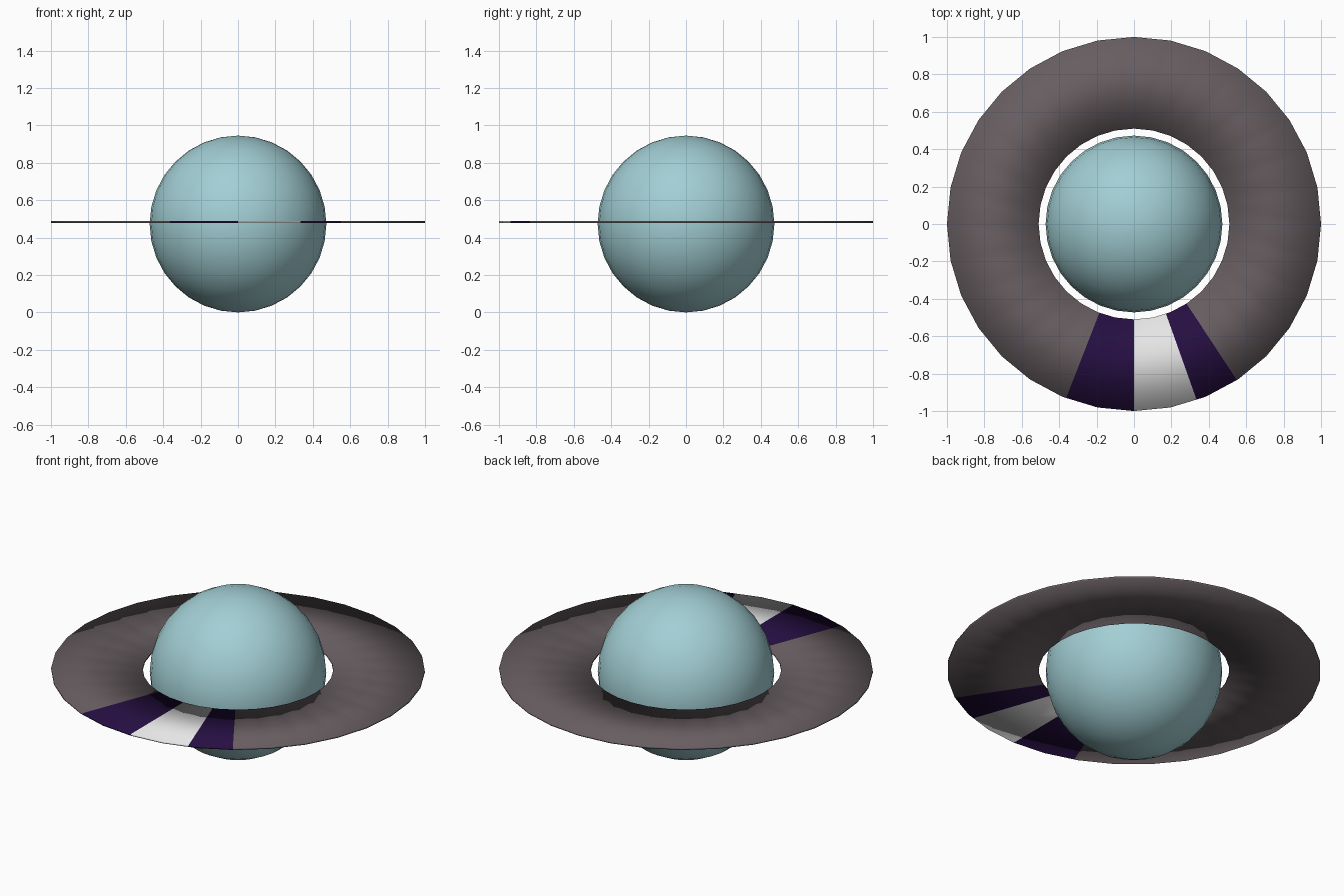
import bpy
import math

if "Cube" in bpy.data.objects:
    bpy.data.objects.remove(bpy.data.objects["Cube"])

SEGMENTS = 32
STEP = 360 / SEGMENTS


def material(name, rgb):
    m = bpy.data.materials.new(name)
    m.diffuse_color = (*rgb, 1)
    m.use_nodes = True
    m.node_tree.nodes["Principled BSDF"].inputs["Base Color"].default_value = m.diffuse_color
    return m


blue = material("pale blue", (0.36, 0.62, 0.66))
grey = material("warm grey", (0.135, 0.11, 0.117))
purple = material("dark purple", (0.019, 0.0045, 0.054))
white = material("off white", (0.78, 0.78, 0.78))

# Planet ball
bpy.ops.mesh.primitive_uv_sphere_add(segments=32, ring_count=16, radius=0.4725,
                                     location=(0, 0, 0.4725))
planet = bpy.context.object
planet.name = "planet"
planet.data.materials.append(blue)
bpy.ops.object.shade_smooth()

# Flat ring: angles are measured from the front (-y) towards +x,
# with extra cuts where the painted stripes begin and end
STRIPES = [(-21.3, 0, 1), (0, 19.6, 2), (19.6, 33.4, 1)]
cuts = {a for s in STRIPES for a in s[:2]}
angles = sorted({-180 + i * STEP for i in range(SEGMENTS)} | cuts)


def ring_point(angle, radius, z):
    # keep cut points on the straight side between two corners
    off = (angle % STEP) - STEP / 2
    r = radius * math.cos(math.radians(STEP / 2)) / math.cos(math.radians(off))
    a = math.radians(angle)
    return (r * math.sin(a), -r * math.cos(a), z)


MID, HALF = 0.483, 0.005
profile = [(0.51, MID - HALF), (1.0, MID - HALF), (1.0, MID + HALF), (0.51, MID + HALF)]
verts = [ring_point(a, r, z) for a in angles for r, z in profile]
faces, slots = [], []
n = len(angles)
for i, a in enumerate(angles):
    j = (i + 1) % n
    middle = (a + (angles[j] if j else 180)) / 2
    slot = next((s for lo, hi, s in STRIPES if lo < middle < hi), 0)
    for k in range(4):
        m = (k + 1) % 4
        faces.append((i * 4 + k, j * 4 + k, j * 4 + m, i * 4 + m))
        slots.append(slot)

mesh = bpy.data.meshes.new("ring")
mesh.from_pydata(verts, [], faces)
for m in (grey, purple, white):
    mesh.materials.append(m)
for face, slot in zip(mesh.polygons, slots):
    face.material_index = slot
    face.use_smooth = True
ring = bpy.data.objects.new("ring", mesh)
bpy.context.collection.objects.link(ring)

# Make the ring's faces point outwards
bpy.ops.object.select_all(action='DESELECT')
ring.select_set(True)
bpy.context.view_layer.objects.active = ring
bpy.ops.object.mode_set(mode='EDIT')
bpy.ops.mesh.select_all(action='SELECT')
bpy.ops.mesh.normals_make_consistent(inside=False)
bpy.ops.object.mode_set(mode='OBJECT')
